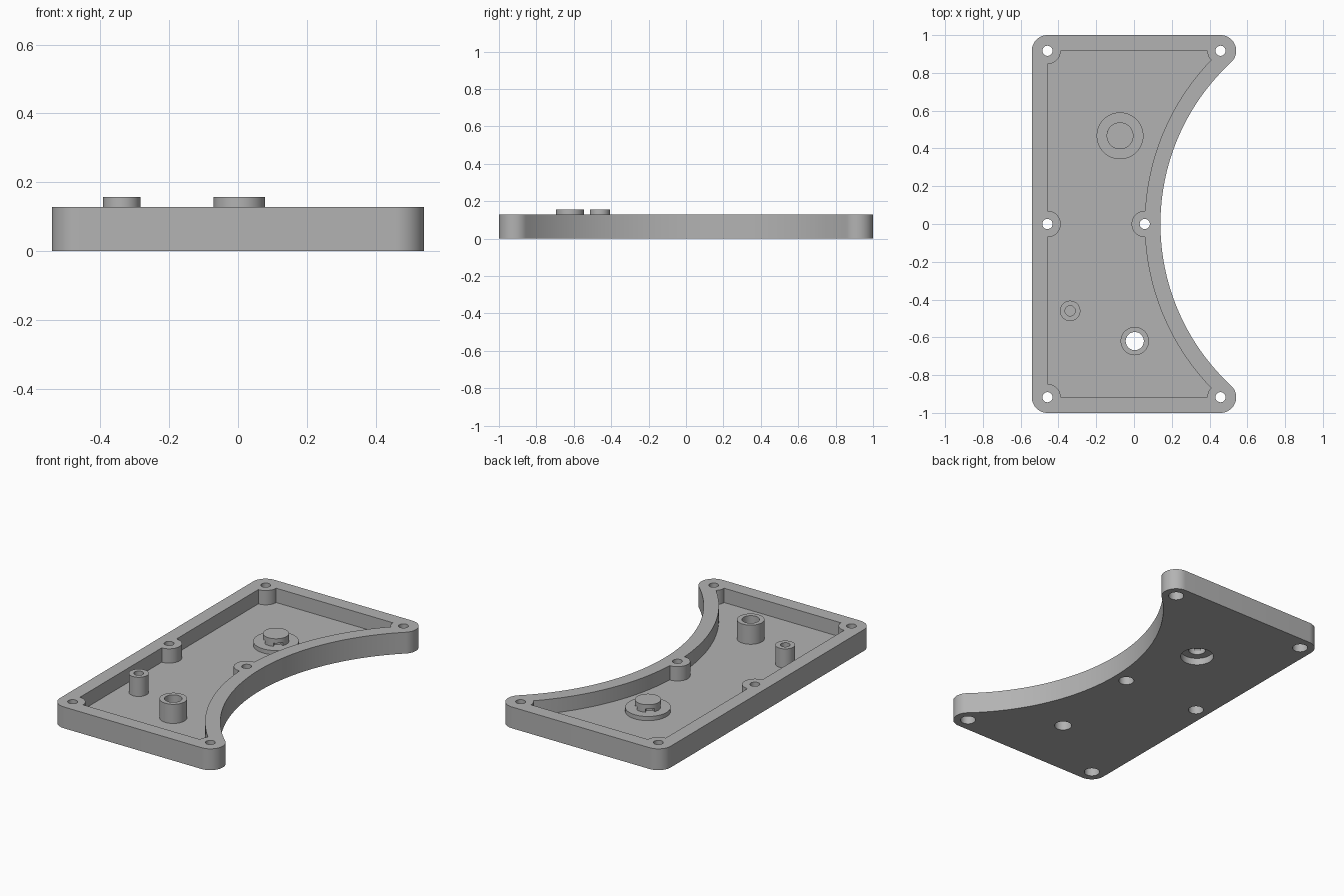
import bpy, bmesh
from math import sin, cos, pi, radians, atan2, asin

if "Cube" in bpy.data.objects:
    bpy.data.objects.remove(bpy.data.objects["Cube"], do_unlink=True)

grey = bpy.data.materials.new("plain grey")
grey.use_nodes = True
grey.diffuse_color = (0.45, 0.45, 0.45, 1)
grey.node_tree.nodes["Principled BSDF"].inputs["Base Color"].default_value = (0.45, 0.45, 0.45, 1)

# Main dimensions
HX, HY, WALL = 0.541, 1.0, 0.083
SX, SY = HX - WALL, HY - WALL            # corner screw positions
TOP, FLOOR, POST_TOP = 0.128, 0.042, 0.157
BAY_X, BAY_R = 1.306, 1.166              # circle that bites into the side
MID_X = BAY_X - BAY_R - WALL
SCREWS = [(x, y) for x in (-SX, SX) for y in (-SY, SY)] + [(-SX, 0), (MID_X, 0)]


def arc(cx, cy, r, a0, a1, n):
    return [(cx + r * cos(a0 + (a1 - a0) * i / n),
             cy + r * sin(a0 + (a1 - a0) * i / n)) for i in range(n + 1)]


def make(name, bm):
    bmesh.ops.recalc_face_normals(bm, faces=bm.faces)
    mesh = bpy.data.meshes.new(name)
    bm.to_mesh(mesh)
    bm.free()
    mesh.materials.append(grey)
    ob = bpy.data.objects.new(name, mesh)
    bpy.context.collection.objects.link(ob)
    return ob


def add_prism(bm, pts, z0, z1):
    face = bm.faces.new([bm.verts.new((x, y, z0)) for x, y in pts])
    out = bmesh.ops.extrude_face_region(bm, geom=[face])
    for v in out["geom"]:
        if isinstance(v, bmesh.types.BMVert):
            v.co.z = z1


def prism(name, pts, z0, z1):
    bm = bmesh.new()
    add_prism(bm, pts, z0, z1)
    return make(name, bm)


def discs(name, centres, r, z0, z1, n=40):
    bm = bmesh.new()
    for x, y in centres:
        add_prism(bm, arc(x, y, r, 0, 2 * pi, n)[:-1], z0, z1)
    return make(name, bm)


def tube(name, x, y, r, hole, z0, z1, n=48):
    bm = bmesh.new()
    rings = [[bm.verts.new((px, py, z)) for px, py in arc(x, y, rad, 0, 2 * pi, n)[:-1]]
             for rad, z in ((r, z0), (r, z1), (hole, z1), (hole, z0))]
    for a, b in zip(rings, rings[1:] + rings[:1]):
        for i in range(n):
            j = (i + 1) % n
            bm.faces.new((a[i], a[j], b[j], b[i]))
    return make(name, bm)


def cut(ob, cutter):
    cutter.hide_render = True
    mod = ob.modifiers.new("cut", 'BOOLEAN')
    mod.operation, mod.solver, mod.object = 'DIFFERENCE', 'EXACT', cutter
    bpy.context.view_layer.objects.active = ob
    bpy.ops.object.modifier_apply(modifier=mod.name)
    bpy.data.objects.remove(cutter, do_unlink=True)


# Tray body: rounded corners flowing into the concave side
tangent = atan2(-SY, BAY_X - SX)
outline = arc(-SX, SY, WALL, pi, pi / 2, 12)
outline += arc(SX, SY, WALL, pi / 2, tangent, 24)
outline += arc(BAY_X, 0, BAY_R, pi + tangent, pi - tangent, 64)[1:-1]
outline += arc(SX, -SY, WALL, -tangent, -pi / 2, 24)
outline += arc(-SX, -SY, WALL, -pi / 2, -pi, 12)
tray = prism("tray", outline, 0, TOP)

# Cavity, leaving round bosses about the screw holes
r_in = BAY_R + WALL
half = asin(SY / r_in)
pocket = [(-SX, -SY), (-SX, SY)] + arc(BAY_X, 0, r_in, pi - half, pi + half, 64)
cavity = prism("cavity_cutter", pocket, FLOOR, TOP + 0.1)
cut(cavity, discs("boss_cutter", SCREWS, 0.07, FLOOR - 0.02, TOP + 0.2))
cut(tray, cavity)

# Screw holes with counterbores beneath
cut(tray, discs("screw_cutter", SCREWS, 0.027, -0.1, TOP + 0.1, 24))
cut(tray, discs("counterbore_cutter", SCREWS, 0.043, -0.1, 0.085, 32))

# Tall posts: one with an opening through the floor, one blind
BIG, SMALL, VENT = (0.004, -0.62), (-0.338, -0.46), (-0.074, 0.467)
cut(tray, discs("post_hole_cutter", [BIG], 0.048, -0.1, FLOOR + 0.05, 48))
parts = [tray,
         tube("large_post", *BIG, 0.075, 0.048, FLOOR, POST_TOP),
         tube("small_post", *SMALL, 0.054, 0.027, FLOOR, POST_TOP)]

# Vent: recess below, collar on the floor, cap on four legs
cut(tray, discs("vent_cutter", [VENT], 0.093, -0.1, FLOOR + 0.05, 48))
parts.append(tube("vent_collar", *VENT, 0.124, 0.048, FLOOR, 0.067))
legs = bmesh.new()
for k in range(4):
    a, w = k * pi / 2, radians(24)
    add_prism(legs, arc(*VENT, 0.071, a - w, a + w, 8) + arc(*VENT, 0.048, a + w, a - w, 8),
              0.067, 0.086)
parts.append(make("vent_legs", legs))
parts.append(discs("vent_cap", [VENT], 0.071, 0.086, 0.113, 48))

# Smooth the round walls, keep edges crisp
bpy.ops.object.select_all(action='DESELECT')
for ob in parts:
    ob.select_set(True)
bpy.context.view_layer.objects.active = tray
bpy.ops.object.shade_smooth_by_angle(angle=radians(30))
